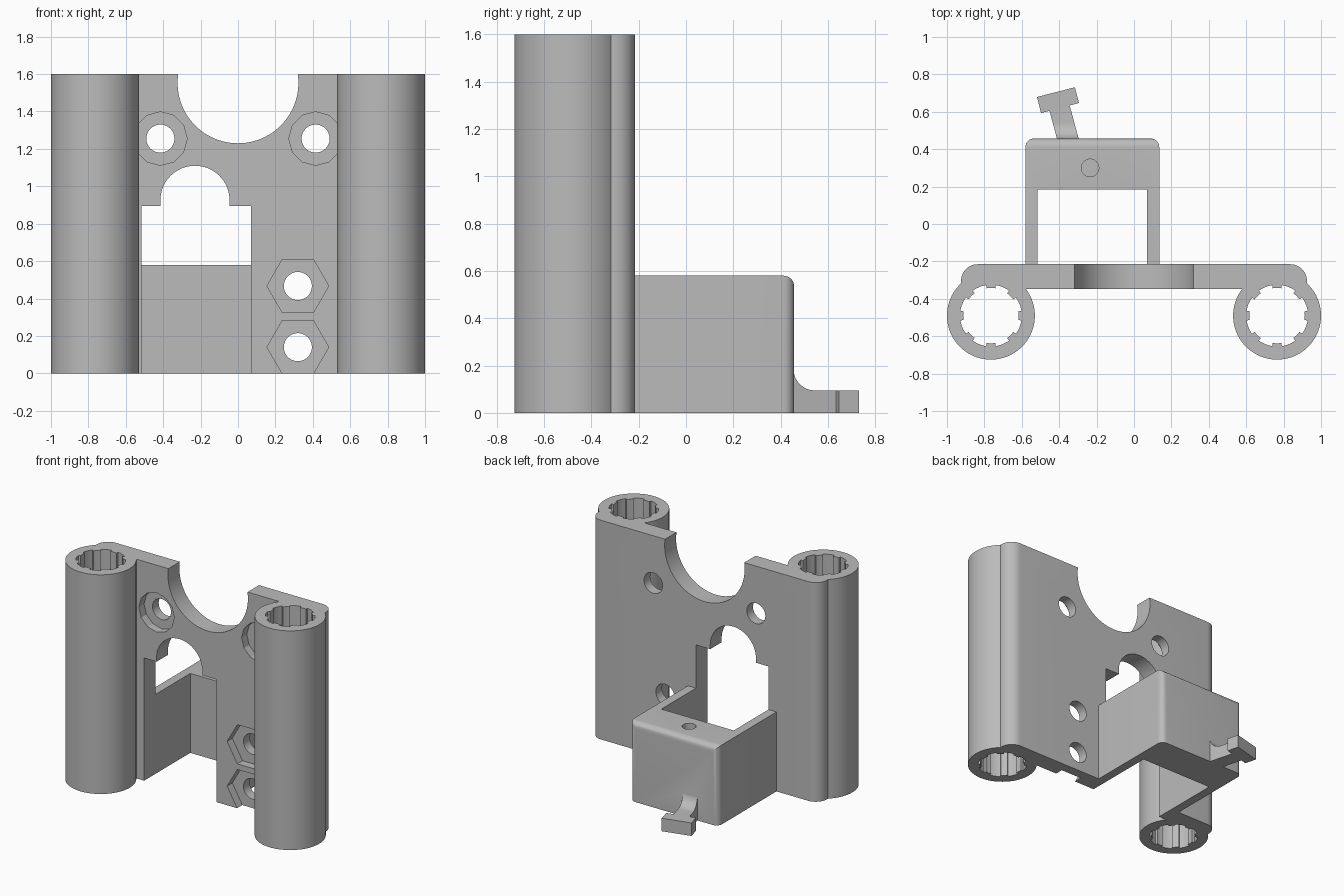
import bpy, bmesh
from math import sin, cos, pi, radians
from mathutils import Vector

cube = bpy.data.objects.get("Cube")
if cube:
    bpy.data.objects.remove(cube, do_unlink=True)

grey = bpy.data.materials.new("plain_grey")
grey.use_nodes = True
colour = (0.5, 0.5, 0.5, 1)
grey.diffuse_color = colour
grey.node_tree.nodes["Principled BSDF"].inputs["Base Color"].default_value = colour


def arc(cx, cy, r, start, end, n):
    """Points on an arc, angles in degrees."""
    steps = [radians(start + (end - start) * i / n) for i in range(n + 1)]
    return [(cx + r * cos(a), cy + r * sin(a)) for a in steps]


def circle(cx, cy, r, n=64):
    return arc(cx, cy, r, 0, 360, n)[:-1]


def prism(name, points, axis, low, high):
    """Extrude a closed 2D outline along x, y or z."""
    place = {"x": lambda p, d: (d, p[0], p[1]),
             "y": lambda p, d: (p[0], d, p[1]),
             "z": lambda p, d: (p[0], p[1], d)}[axis]
    bm = bmesh.new()
    face = bm.faces.new([bm.verts.new(place(p, low)) for p in points])
    new = bmesh.ops.extrude_face_region(bm, geom=[face])["geom"]
    shift = Vector(place((0, 0), high - low))
    bmesh.ops.translate(bm, vec=shift, verts=[v for v in new if isinstance(v, bmesh.types.BMVert)])
    bmesh.ops.recalc_face_normals(bm, faces=bm.faces)
    mesh = bpy.data.meshes.new(name)
    bm.to_mesh(mesh)
    bm.free()
    mesh.materials.append(grey)
    obj = bpy.data.objects.new(name, mesh)
    bpy.context.collection.objects.link(obj)
    return obj


def rect(x0, x1, y0, y1):
    return [(x0, y0), (x1, y0), (x1, y1), (x0, y1)]


def combine(body, tool, operation):
    """Apply a boolean and remove the tool."""
    mod = body.modifiers.new("combine", "BOOLEAN")
    mod.operation, mod.solver, mod.object = operation, "EXACT", tool
    bpy.context.view_layer.objects.active = body
    bpy.ops.object.modifier_apply(modifier=mod.name)
    bpy.data.objects.remove(tool, do_unlink=True)


HEIGHT, FRONT, BACK = 1.6, -0.347, -0.215
TUBE_X, TUBE_Y = 0.765, -0.49

# Plate with rounded rear corners
outline = [(-0.925, FRONT), (0.925, FRONT)]
outline += arc(0.835, BACK - 0.09, 0.09, 0, 90, 12) + arc(-0.835, BACK - 0.09, 0.09, 90, 180, 12)
bracket = prism("bracket_body", outline, "z", 0, HEIGHT)

# Rear housing, rounded along its back face
housing = prism("housing", rect(-0.58, 0.135, -0.28, 0.457), "z", 0, 0.58)
bm = bmesh.new()
bm.from_mesh(housing.data)
rounded = [e for e in bm.edges if all(v.co.y > 0.4 for v in e.verts)
           and any(v.co.z > 0.5 for v in e.verts)]
bmesh.ops.bevel(bm, geom=rounded, offset=0.045, segments=8, profile=0.5, affect="EDGES")
bm.to_mesh(housing.data)
bm.free()
combine(bracket, housing, "UNION")

# Rod tubes
for side in (-1, 1):
    tube = prism("tube", circle(side * TUBE_X, TUBE_Y, 0.235, 96), "z", 0, HEIGHT)
    combine(bracket, tube, "UNION")

# Tube bores, leaving eight inner ribs
for side in (-1, 1):
    bore = []
    for k in range(8):
        bore += arc(side * TUBE_X, TUBE_Y, 0.148, k * 45 - 9, k * 45 + 9, 4)
        bore += arc(side * TUBE_X, TUBE_Y, 0.165, k * 45 + 9, k * 45 + 36, 6)
    combine(bracket, prism("bore", bore, "z", -0.1, HEIGHT + 0.1), "DIFFERENCE")

# Round clearance at the top, and the arched window
combine(bracket, prism("top_cut", circle(0, 1.553, 0.323, 80), "y", -0.45, 0), "DIFFERENCE")
arch = [(-0.415, 0.8), (-0.045, 0.8)] + arc(-0.23, 0.925, 0.185, 0, 180, 32)
combine(bracket, prism("arch_cut", arch, "y", -0.45, 0), "DIFFERENCE")
opening = rect(-0.515, 0.07, -0.4, 0.185)
combine(bracket, prism("window_cut", opening, "z", -0.1, 0.895), "DIFFERENCE")

# Screw holes with round-headed and hexagonal recesses
for x, z, radius, sides in ((-0.415, 1.255, 0.143, 12), (0.415, 1.255, 0.143, 12),
                            (0.32, 0.467, 0.165, 6), (0.32, 0.14, 0.165, 6)):
    recess = prism("recess", circle(x, z, radius, sides), "y", FRONT - 0.015, FRONT + 0.06)
    combine(bracket, recess, "DIFFERENCE")
    combine(bracket, prism("hole", circle(x, z, 0.075, 40), "y", -0.45, 0), "DIFFERENCE")

# Vertical pilot hole in the housing
combine(bracket, prism("pilot", circle(-0.235, 0.3, 0.047, 32), "z", 0.2, 0.7), "DIFFERENCE")

# Slanted T-shaped tab: filleted stem, sheared sideways, with a cross head
stem_side = [(0.40, 0), (0.66, 0), (0.66, 0.095)] + arc(0.545, 0.185, 0.09, 270, 180, 12) + [(0.40, 0.185)]
stem = prism("stem", stem_side, "x", -0.412, -0.296)
for v in stem.data.vertices:
    v.co.x -= 0.27 * (v.co.y - 0.457)
combine(bracket, stem, "UNION")
head = [(-0.519, 0.679), (-0.316, 0.731), (-0.294, 0.647), (-0.497, 0.593)]
combine(bracket, prism("head", head, "z", 0, 0.095), "UNION")

# Smooth the curves and keep the edges crisp
bpy.ops.object.select_all(action="DESELECT")
bracket.select_set(True)
bpy.context.view_layer.objects.active = bracket
bpy.ops.object.shade_smooth_by_angle(angle=radians(25))
